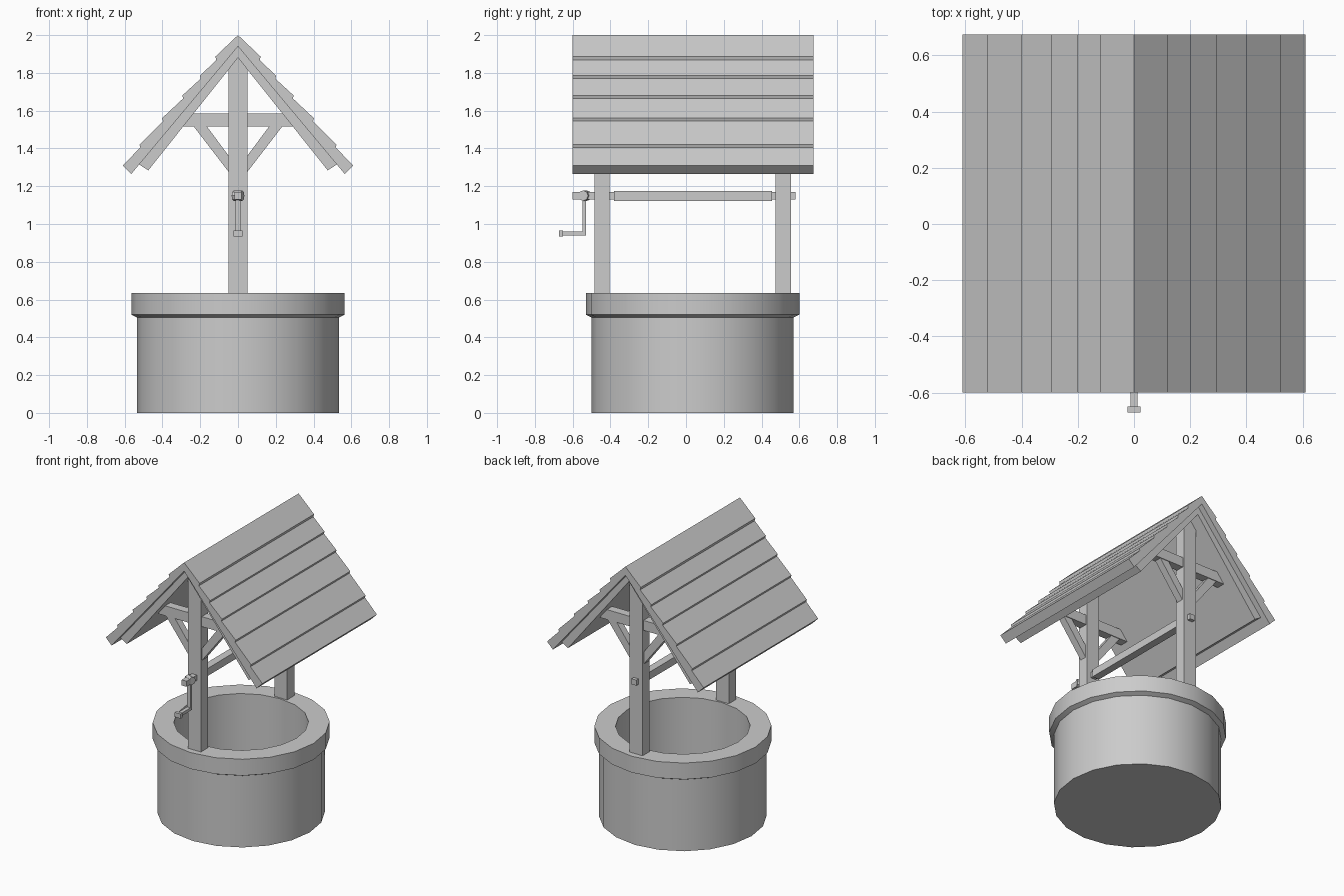
import bpy, bmesh, math

if "Cube" in bpy.data.objects:
    bpy.data.objects.remove(bpy.data.objects["Cube"])

WELL_Y = 0.035


def make_object(name, bm):
    bmesh.ops.recalc_face_normals(bm, faces=bm.faces)
    mesh = bpy.data.meshes.new(name)
    bm.to_mesh(mesh)
    bm.free()
    ob = bpy.data.objects.new(name, mesh)
    bpy.context.collection.objects.link(ob)
    return ob


def prism(name, profile, y0, y1):
    """Extrude an (x, z) outline from y0 to y1."""
    bm = bmesh.new()
    face = bm.faces.new([bm.verts.new((x, y0, z)) for x, z in profile])
    ext = bmesh.ops.extrude_face_region(bm, geom=[face])
    verts = [v for v in ext["geom"] if isinstance(v, bmesh.types.BMVert)]
    bmesh.ops.translate(bm, verts=verts, vec=(0, y1 - y0, 0))
    return make_object(name, bm)


def box(name, hx, y0, y1, z0, z1):
    return prism(name, [(-hx, z0), (hx, z0), (hx, z1), (-hx, z1)], y0, y1)


def lathe(name, profile, sides, y):
    """Spin an (r, z) outline that starts and ends on the axis."""
    bm = bmesh.new()
    verts = [bm.verts.new((r, 0, z)) for r, z in profile]
    edges = [bm.edges.new(p) for p in zip(verts, verts[1:])]
    bmesh.ops.spin(bm, geom=verts + edges, cent=(0, 0, 0), axis=(0, 0, 1),
                   angle=math.tau, steps=sides)
    bmesh.ops.remove_doubles(bm, verts=bm.verts, dist=1e-4)
    ob = make_object(name, bm)
    ob.location.y = y
    return ob


def both_sides(half):
    """Mirror a half outline, running from top centre to bottom centre."""
    return half + [(-x, z) for x, z in reversed(half) if x > 0]


# Round well wall with a chamfered rim and hollow inside
well = lathe("well_wall", [(0, 0), (0.535, 0), (0.535, 0.505), (0.565, 0.52),
                           (0.565, 0.635), (0.43, 0.635), (0.43, 0.04), (0, 0.04)],
             20, WELL_Y)
bpy.context.view_layer.objects.active = well
well.select_set(True)
bpy.ops.object.shade_smooth_by_angle(angle=math.radians(25))
well.select_set(False)

# Stepped plank roof
prism("roof_planks", both_sides([
    (0, 2.0), (0.12, 1.886), (0.115, 1.867), (0.202, 1.785), (0.197, 1.77),
    (0.295, 1.68), (0.29, 1.665), (0.402, 1.56), (0.397, 1.545),
    (0.522, 1.42), (0.517, 1.405), (0.61, 1.31), (0.565, 1.265), (0, 1.94)]),
    -0.60, 0.675)

# Inner roof lining, slightly inset
prism("roof_lining", both_sides([
    (0, 1.945), (0.523, 1.315), (0.475, 1.284), (0, 1.88)]), -0.56, 0.635)

# Two posts, each with a crossbeam and a pair of braces
for label, y in (("front", -0.445), ("back", 0.515)):
    box(label + "_post", 0.05, y - 0.04, y + 0.04, 0.63, 1.88)
    prism(label + "_crossbeam",
          [(-0.30, 1.515), (0.30, 1.515), (0.245, 1.585), (-0.245, 1.585)],
          y - 0.03, y + 0.03)
    for side, s in (("left", -1), ("right", 1)):
        prism(f"{label}_{side}_brace",
              [(s * 0.045, 1.27), (s * 0.235, 1.517),
               (s * 0.165, 1.517), (s * 0.045, 1.355)], y - 0.025, y + 0.025)

# Square winding roller on a thinner axle
box("axle", 0.019, -0.60, 0.58, 1.13, 1.169)
box("roller", 0.027, -0.38, 0.455, 1.123, 1.176)

# Crank: eight-sided hub, arm, handle and knob
bm = bmesh.new()
bmesh.ops.create_cone(bm, cap_ends=True, segments=8, radius1=0.028,
                      radius2=0.028, depth=0.05)
hub = make_object("crank_hub", bm)
hub.rotation_euler = (math.radians(22.5), math.radians(90), 0)
hub.rotation_mode = 'XYZ'
hub.location = (0, -0.535, 1.15)
box("crank_arm", 0.013, -0.547, -0.53, 0.94, 1.13)
box("crank_handle", 0.013, -0.655, -0.53, 0.94, 0.96)
box("crank_knob", 0.023, -0.672, -0.65, 0.934, 0.966)
